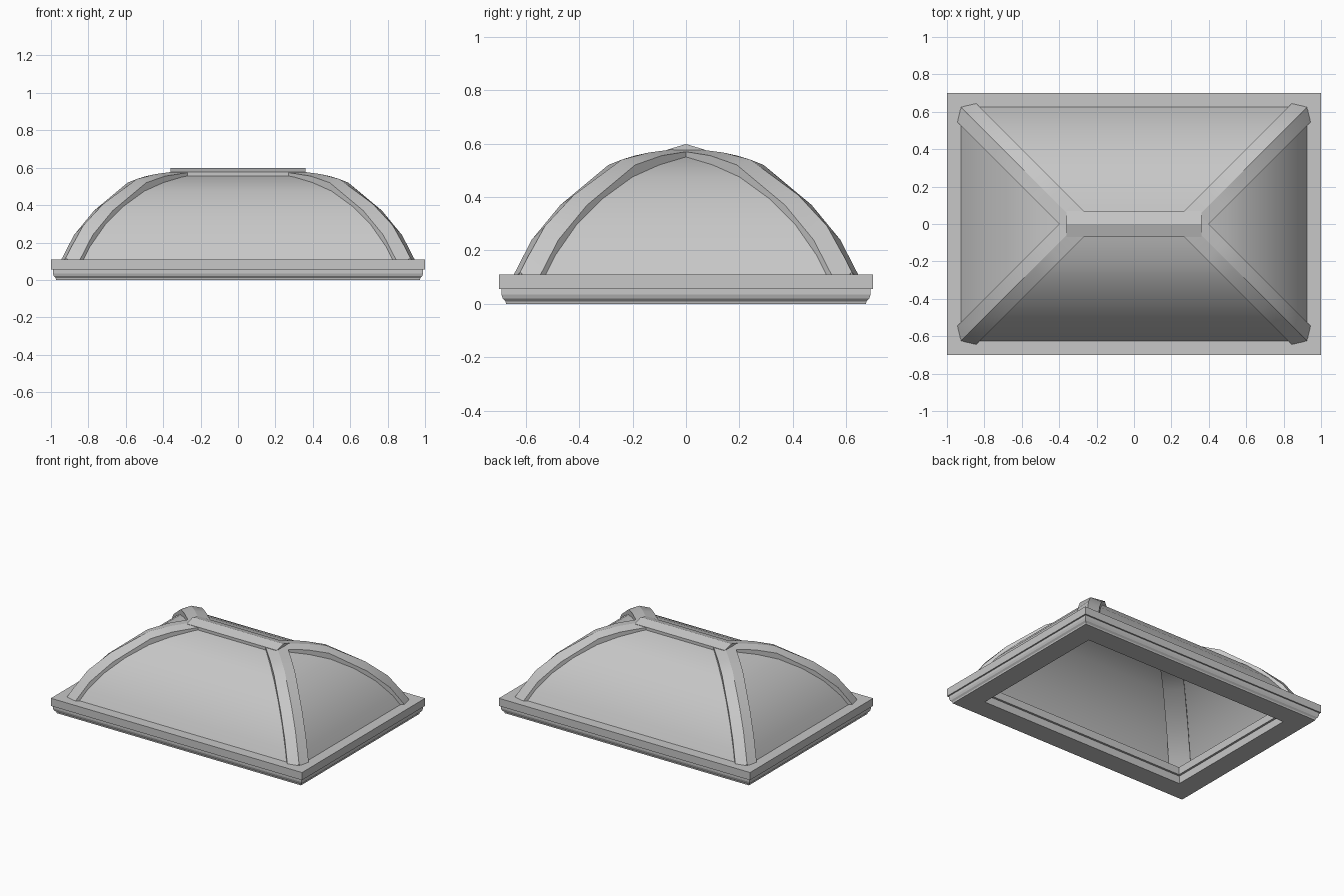
import bpy
import bmesh

cube = bpy.data.objects.get("Cube")
if cube:
    bpy.data.objects.remove(cube, do_unlink=True)

RIDGE = 0.30   # half length of the ridge
HALF = 0.05    # x and y reach of half a hip rib's width


def make_material(name, rgb):
    mat = bpy.data.materials.new(name)
    mat.use_nodes = True
    color = (*rgb, 1.0)
    mat.diffuse_color = color
    mat.node_tree.nodes["Principled BSDF"].inputs["Base Color"].default_value = color
    return mat


grey = make_material("plain grey", (0.57, 0.57, 0.57))


def finish(name, bm, solid=True):
    if solid:
        bmesh.ops.recalc_face_normals(bm, faces=bm.faces)
    mesh = bpy.data.meshes.new(name)
    bm.to_mesh(mesh)
    bm.free()
    mesh.materials.append(grey)
    obj = bpy.data.objects.new(name, mesh)
    bpy.context.collection.objects.link(obj)
    return obj


def loft(name, sections, loop=False, smooth=False):
    """Join equal closed sections; loop joins the last to the first, else cap the ends."""
    bm = bmesh.new()
    rings = [[bm.verts.new(p) for p in s] for s in sections]
    count = len(rings[0])
    pairs = list(zip(rings, rings[1:]))
    if loop:
        pairs.append((rings[-1], rings[0]))
    for a, b in pairs:
        for i in range(count):
            j = (i + 1) % count
            face = bm.faces.new((a[i], a[j], b[j], b[i]))
            face.smooth = smooth
            # keep the lengthwise creases crisp
            bm.edges.get((a[i], b[i])).smooth = False
    if not loop:
        bm.faces.new(rings[0])
        bm.faces.new(rings[-1])
    return finish(name, bm)


def rectangle_frame(name, profile):
    """Sweep a profile of (inset, z) round the base rectangle."""
    corners = [(1, 1), (-1, 1), (-1, -1), (1, -1)]
    loft(name, [[(sx * (1 - d), sy * (0.7 - d), z) for d, z in profile]
                for sx, sy in corners], loop=True)


# Base frame: rounded lower curb and overhanging upper slab
rectangle_frame("lower_curb", [(0.01, 0.06), (0.01, 0.035), (0.015, 0.02), (0.025, 0.01),
                               (0.027, 0), (0.175, 0), (0.175, 0.06)])
rectangle_frame("upper_frame", [(0, 0.055), (0, 0.11), (0.19, 0.11), (0.19, 0.055)])

# Dome panels: one curved hip profile of (distance from ridge, z)
dome = [(0.63, 0.10), (0.59, 0.18), (0.51, 0.295), (0.41, 0.395),
        (0.30, 0.475), (0.20, 0.52), (0.10, 0.55), (0, 0.57)]


def dome_panel(name, side, along_x):
    bm = bmesh.new()
    rows = []
    for u, z in dome:
        if along_x:   # front and back
            ends = [(-side * (RIDGE + u), side * u, z), (side * (RIDGE + u), side * u, z)]
        else:         # triangular ends
            ends = [(side * (RIDGE + u), side * u, z), (side * (RIDGE + u), -side * u, z)]
        if ends[0] == ends[1]:
            ends.pop()
        rows.append([bm.verts.new(p) for p in ends])
    for a, b in zip(rows, rows[1:]):
        face = bm.faces.new([*a, *reversed(b)])
        face.smooth = True
    bm.normal_update()
    for face in bm.faces:
        if face.normal.z < 0:
            face.normal_flip()
    finish(name, bm, solid=False)


for panel, side, along_x in [("front_panel", -1, True), ("back_panel", 1, True),
                             ("left_panel", 1, False), ("right_panel", -1, False)]:
    dome_panel(panel, side, along_x)

# Hip ribs: (distance from ridge, z of cap edge, rise of folded cap)
rib_path = [(0.62, 0.06, 0.06), (0.594, 0.11, 0.06), (0.527, 0.24, 0.052),
            (0.42, 0.37, 0.037), (0.24, 0.52, 0.02), (0.14, 0.555, 0.011),
            (0, 0.577, 0.008)]


def hip_rib(name, sx, sy):
    sections = []
    for u, z, rise in rib_path:
        shape = [(-HALF, z), (0, z + rise), (HALF, z), (HALF, z - 0.05), (-HALF, z - 0.05)]
        sections.append([(sx * (RIDGE + u) - sy * t, sy * u + sx * t, h) for t, h in shape])
    loft(name, sections, smooth=True)


for fb, sy in (("front", -1), ("back", 1)):
    for lr, sx in (("left", 1), ("right", -1)):
        hip_rib(f"{fb}_{lr}_hip_rib", sx, sy)

# Ridge cap with a folded top
ridge_shape = [(-0.07, 0.577), (0, 0.598), (0.07, 0.577), (0.07, 0.556), (-0.07, 0.556)]
loft("ridge_cap", [[(x, y, z) for y, z in ridge_shape] for x in (-0.36, 0.36)])
